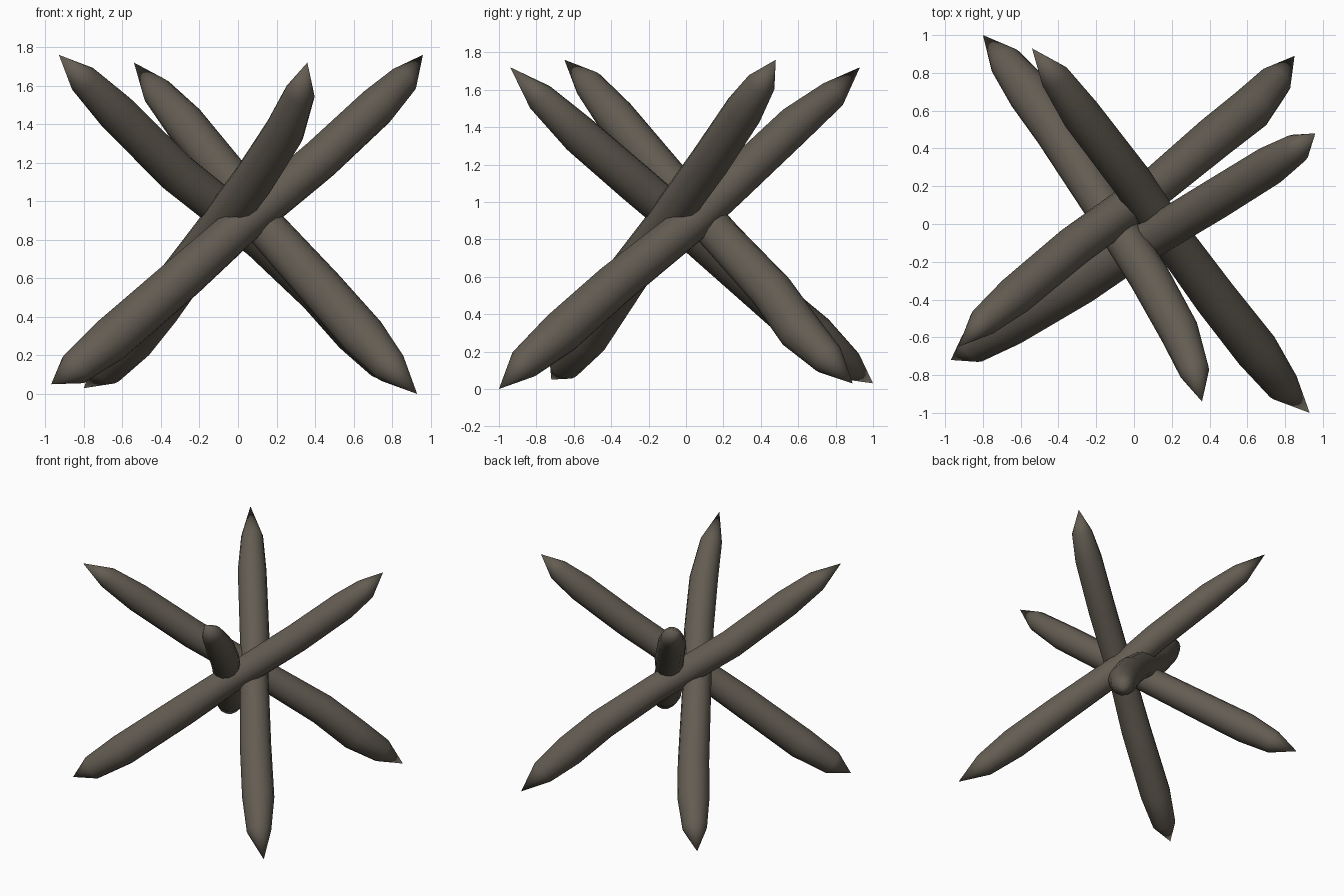
import bpy
import bmesh
import math
from mathutils import Vector

cube = bpy.data.objects.get("Cube")
if cube:
    bpy.data.objects.remove(cube, do_unlink=True)

SIDES = 14

# Weathered wood, shared by all the logs
wood = bpy.data.materials.new("dark_weathered_wood")
wood.use_nodes = True
colour = (0.125, 0.108, 0.085, 1.0)
wood.diffuse_color = colour
shader = wood.node_tree.nodes["Principled BSDF"]
shader.inputs["Base Color"].default_value = colour
shader.inputs["Roughness"].default_value = 0.9


def make_log(name, path, radii):
    """Sweep round rings along a crooked path and close both ends in points."""
    points = [Vector(p) for p in path]
    axis = (points[-1] - points[0]).normalized()
    side = axis.cross(Vector((0, 0, 1))).normalized()
    bm = bmesh.new()
    rings = []
    for i in range(1, len(points) - 1):
        along = (points[i + 1] - points[i - 1]).normalized()
        u = (side - along * side.dot(along)).normalized()
        v = along.cross(u)
        ring = []
        for k in range(SIDES):
            a = math.tau * k / SIDES
            offset = u * math.cos(a) + v * math.sin(a)
            ring.append(bm.verts.new(points[i] + offset * radii[i - 1]))
        rings.append(ring)
    start, end = bm.verts.new(points[0]), bm.verts.new(points[-1])
    for k in range(SIDES):
        n = (k + 1) % SIDES
        for lower, upper in zip(rings, rings[1:]):
            bm.faces.new((lower[k], lower[n], upper[n], upper[k]))
        bm.faces.new((start, rings[0][n], rings[0][k]))
        bm.faces.new((end, rings[-1][k], rings[-1][n]))
    bmesh.ops.recalc_face_normals(bm, faces=bm.faces[:])
    for face in bm.faces:
        face.smooth = True
    mesh = bpy.data.meshes.new(name)
    bm.to_mesh(mesh)
    bm.free()
    mesh.materials.append(wood)
    log = bpy.data.objects.new(name, mesh)
    bpy.context.collection.objects.link(log)
    return log


# Thickness from the upper tip to the lower tip
taper = (0.08, 0.105, 0.108, 0.105, 0.115, 0.118, 0.09)

# Crossed logs, each path running from the raised tip to the ground tip
make_log("front_raised_log", [
    (0.36, -0.94, 1.72), (0.32, -0.78, 1.56), (0.24, -0.57, 1.36),
    (0.08, -0.28, 1.11), (-0.1, 0, 0.87), (-0.41, 0.49, 0.45),
    (-0.55, 0.69, 0.28), (-0.68, 0.86, 0.13), (-0.8, 1, 0.03)], taper)

make_log("back_raised_log", [
    (-0.54, 0.93, 1.72), (-0.42, 0.78, 1.57), (-0.28, 0.58, 1.41),
    (-0.02, 0.24, 1.09), (0.13, 0.02, 0.88), (0.43, -0.39, 0.55),
    (0.65, -0.67, 0.3), (0.79, -0.86, 0.14), (0.93, -1, 0)], taper)

make_log("left_raised_log", [
    (0.96, 0.48, 1.76), (0.86, 0.4, 1.63), (0.72, 0.31, 1.49),
    (0.43, 0.13, 1.22), (0, -0.13, 0.86), (-0.28, -0.31, 0.61),
    (-0.66, -0.53, 0.28), (-0.85, -0.65, 0.13), (-0.97, -0.72, 0.05)], taper)

make_log("right_raised_log", [
    (-0.93, -0.65, 1.76), (-0.8, -0.52, 1.63), (-0.63, -0.38, 1.46),
    (-0.32, -0.12, 1.15), (0.12, 0.2, 0.8), (0.43, 0.46, 0.52),
    (0.62, 0.61, 0.31), (0.75, 0.76, 0.16), (0.85, 0.89, 0.03)], taper)
